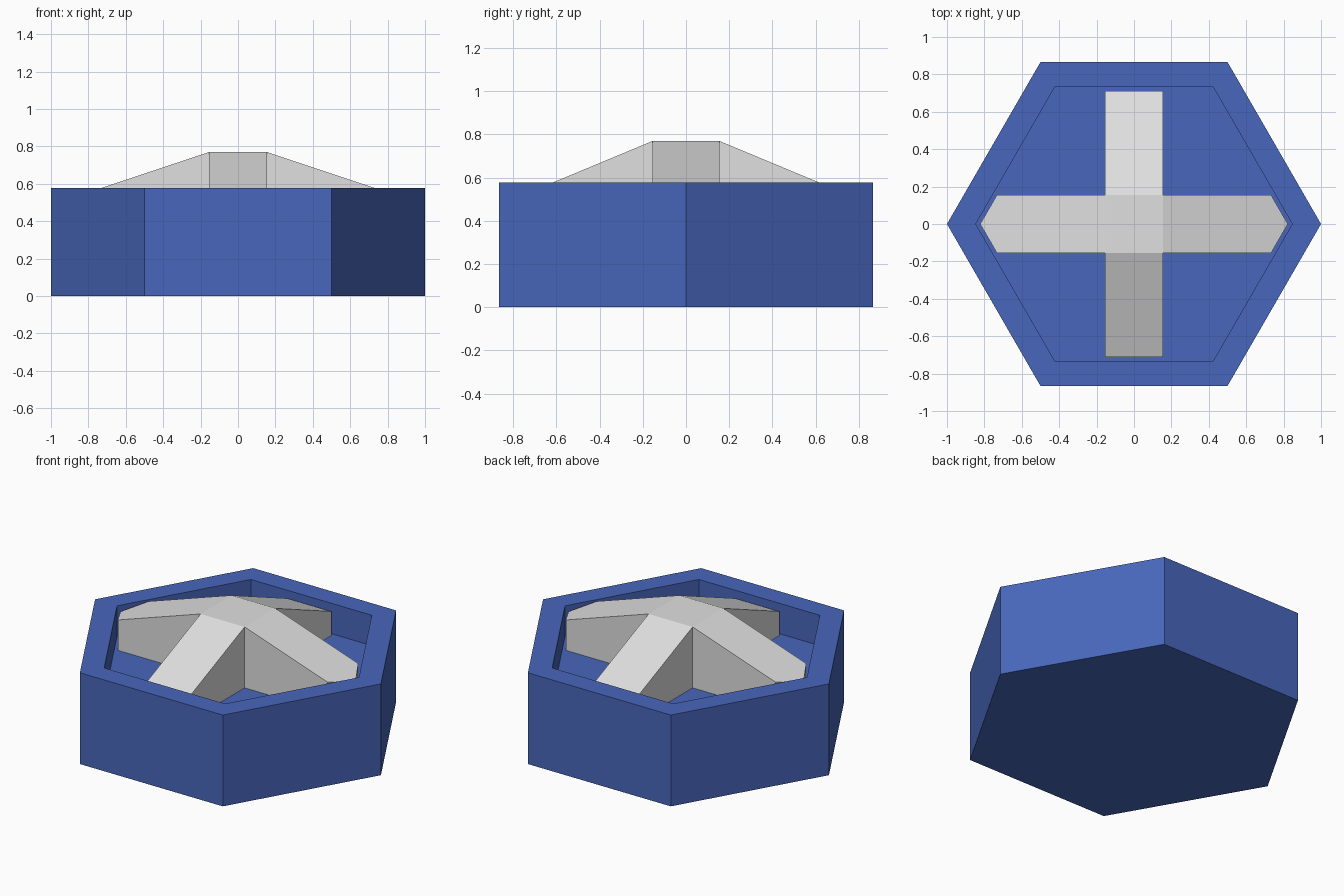
import bpy, bmesh, math
from mathutils import Vector

UNIT = math.sqrt(3) / 9           # outer flat-to-flat width is nine units
RIM_Z, FLOOR_Z, PEAK_Z = 3 * UNIT, 2 * UNIT, 4 * UNIT
INNER_APOTHEM = 3.7 * UNIT
ARM_HALF = 0.8 * UNIT

if "Cube" in bpy.data.objects:
    bpy.data.objects.remove(bpy.data.objects["Cube"], do_unlink=True)


def make_material(name, colour):
    mat = bpy.data.materials.new(name)
    mat.use_nodes = True
    mat.diffuse_color = colour
    bsdf = next(n for n in mat.node_tree.nodes if n.type == "BSDF_PRINCIPLED")
    bsdf.inputs["Base Color"].default_value = colour
    return mat


def add_object(name, bm, mat):
    bmesh.ops.recalc_face_normals(bm, faces=bm.faces[:])
    mesh = bpy.data.meshes.new(name)
    bm.to_mesh(mesh)
    bm.free()
    mesh.materials.append(mat)
    obj = bpy.data.objects.new(name, mesh)
    bpy.context.collection.objects.link(obj)
    return obj


blue = make_material("blue", (0.065, 0.136, 0.503, 1))
grey = make_material("light grey", (0.745, 0.745, 0.745, 1))

# Hexagonal tray: prism with its top face inset and pushed down to the floor
bm = bmesh.new()
ring = [bm.verts.new((math.cos(a), math.sin(a), 0))
        for a in (math.radians(60 * i) for i in range(6))]
base = bm.faces.new(ring)
top = bmesh.ops.extrude_face_region(bm, geom=[base], use_keep_orig=True)
for v in [g for g in top["geom"] if isinstance(g, bmesh.types.BMVert)]:
    v.co.z = RIM_Z
lid = next(f for f in bm.faces if all(v.co.z > 0 for v in f.verts))
bm.normal_update()
bmesh.ops.inset_region(bm, faces=[lid], thickness=4.5 * UNIT - INNER_APOTHEM)
recess = bmesh.ops.extrude_discrete_faces(bm, faces=[lid])["faces"][0]
walls_top = [e for e in bm.edges if e.is_boundary]
for v in recess.verts:
    v.co.z = FLOOR_Z
bmesh.ops.remove_doubles(bm, verts=bm.verts[:], dist=1e-5)
add_object("hexagonal_tray", bm, blue)

# Cross: square hub whose four sides are drawn out into sloping arms
bm = bmesh.new()
bmesh.ops.create_cube(bm, size=1)
for v in bm.verts:
    v.co.x *= 2 * ARM_HALF
    v.co.y *= 2 * ARM_HALF
    v.co.z = PEAK_Z if v.co.z > 0 else FLOOR_Z
bm.normal_update()
for side in [f for f in bm.faces if abs(f.normal.z) < 0.5]:
    direction = side.normal.copy()
    slope = 1 / 3 if abs(direction.x) > 0.5 else 1 / 2.4
    reach = 3.8 * UNIT
    end = bmesh.ops.extrude_face_region(bm, geom=[side])["geom"]
    for v in [g for g in end if isinstance(g, bmesh.types.BMVert)]:
        v.co += direction * reach
        if v.co.z > FLOOR_Z + 0.01:
            v.co.z -= slope * reach
    bm.faces.remove(side) if side.is_valid else None

# Trim the arm ends to the inner walls of the tray
for i in range(6):
    a = math.radians(60 * i + 30)
    normal = Vector((math.cos(a), math.sin(a), 0))
    bmesh.ops.bisect_plane(bm, geom=bm.verts[:] + bm.edges[:] + bm.faces[:],
                           plane_co=normal * INNER_APOTHEM, plane_no=normal,
                           clear_outer=True)
    bmesh.ops.holes_fill(bm, edges=[e for e in bm.edges if e.is_boundary])
add_object("sloped_cross", bm, grey)
